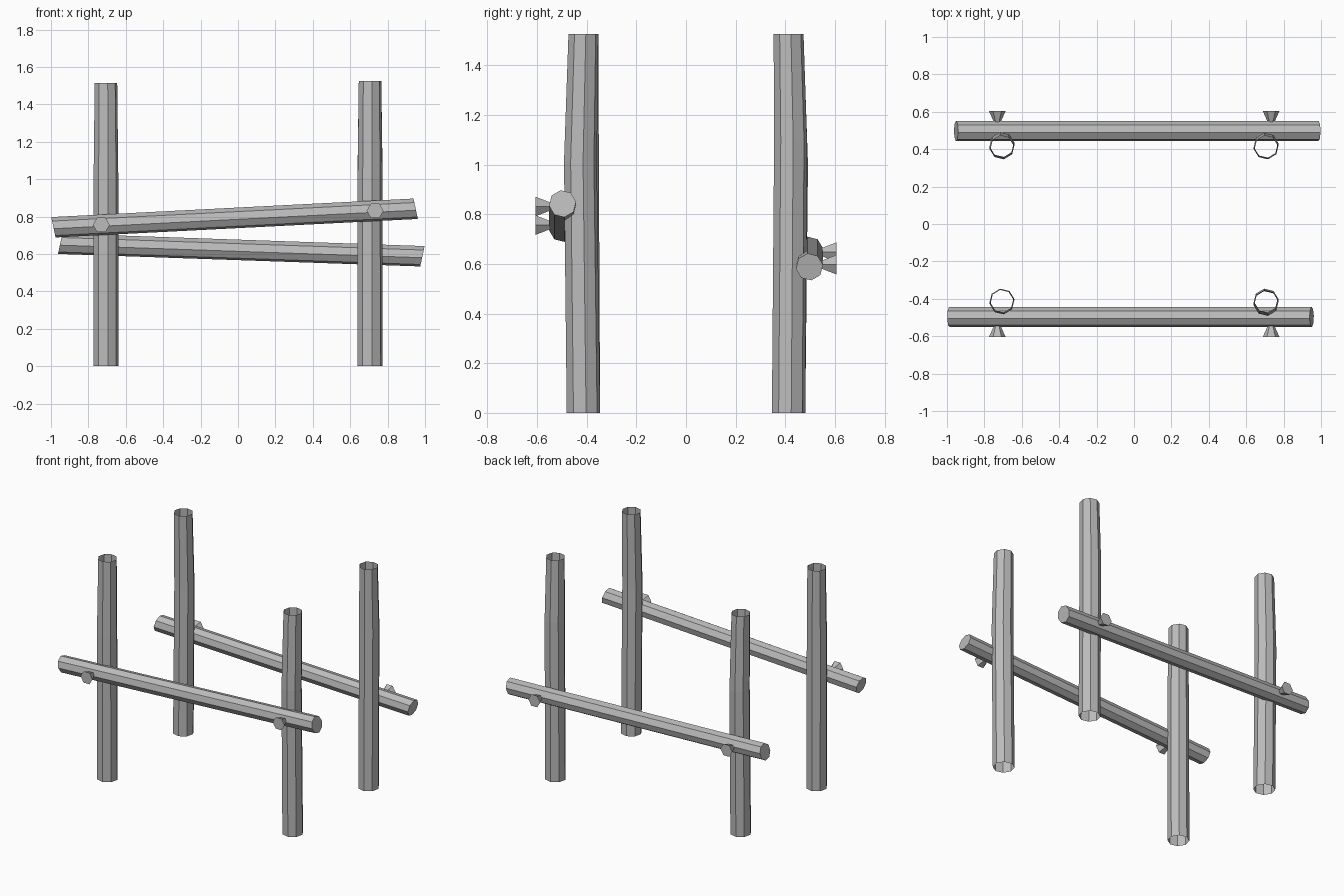
import bpy, bmesh
from math import cos, sin, tau, radians
from mathutils import Vector

cube = bpy.data.objects.get("Cube")
if cube:
    bpy.data.objects.remove(cube)

# One weathered grey for everything
grey = bpy.data.materials.new("weathered_grey")
grey.use_nodes = True
GREY = (0.5, 0.5, 0.5, 1)
grey.diffuse_color = GREY
bsdf = grey.node_tree.nodes["Principled BSDF"]
bsdf.inputs["Base Color"].default_value = GREY
bsdf.inputs["Roughness"].default_value = 0.9


def ring(center, u, v, radius, sides, turn=0):
    """Points of a regular polygon spanned by the axes u and v."""
    c, u, v = Vector(center), Vector(u), Vector(v)
    angles = [tau * i / sides + radians(turn) for i in range(sides)]
    return [c + radius * (cos(a) * u + sin(a) * v) for a in angles]


def loft(name, rings, capped):
    """Join rings of points into a flat-shaded tube."""
    bm = bmesh.new()
    loops = [[bm.verts.new(p) for p in r] for r in rings]
    n = len(loops[0])
    for a, b in zip(loops, loops[1:]):
        for i in range(n):
            j = (i + 1) % n
            bm.faces.new((a[i], a[j], b[j], b[i]))
    if capped:
        bm.faces.new(loops[0][::-1])
        bm.faces.new(loops[-1])
    bmesh.ops.recalc_face_normals(bm, faces=bm.faces[:])
    mesh = bpy.data.meshes.new(name)
    bm.to_mesh(mesh)
    bm.free()
    mesh.materials.append(grey)
    obj = bpy.data.objects.new(name, mesh)
    bpy.context.collection.objects.link(obj)
    return obj


X, Y, Z = (1, 0, 0), (0, 1, 0), (0, 0, 1)

# Upright posts: open, slightly bowed tubes that narrow at the top
posts = [("front_left", 1, -1, 1.01, 0.012), ("front_right", -1, -1, 1.0, 0.004),
         ("back_left", 1, 1, 1.1, 0.008), ("back_right", -1, 1, 1.0, 0.012)]
for name, sx, sy, bend, bow in posts:
    x, y = 0.706 * sx, 0.413 * sy
    top = 1.525 if sx > 0 else 1.515
    levels = [(0, 0, 0.068), (bend, bow, 0.067), (top, 0, 0.061)]
    loft(name + "_post",
         [ring((x, y + sy * b, z), X, Y, r, 8, 9) for z, b, r in levels], False)

# Sloping rails with slanted ends, each held by two flared pegs
rails = [("front", -1, (-0.987, 0.743), (0.95, 0.842), -0.21),
         ("back", 1, (-0.951, 0.655), (0.986, 0.588), 0.21)]
for name, sy, start, end, slant in rails:
    y = 0.497 * sy
    loft(name + "_rail",
         [ring((x, y, z), Y, (slant, 0, 1), 0.055, 8, 8) for x, z in (start, end)],
         True)
    slope = (end[1] - start[1]) / (end[0] - start[0])
    for side, x in (("left", 0.733), ("right", -0.731)):
        z = start[1] + slope * (x - start[0])
        loft(f"{name}_{side}_peg",
             [ring((x, sy * d, z), X, Z, r, 6) for d, r in ((0.54, 0.016), (0.605, 0.045))],
             True)
